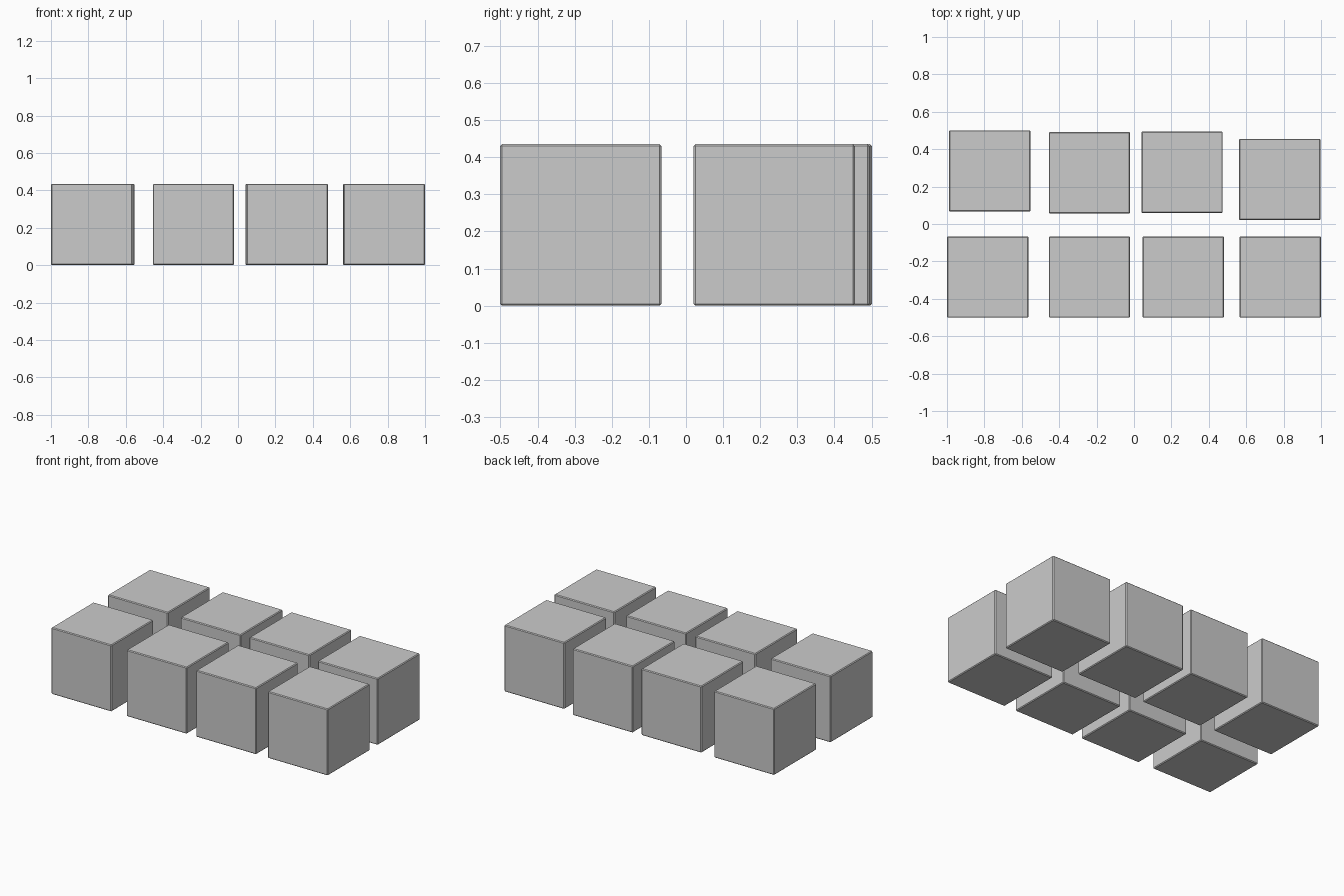
import bpy

if "Cube" in bpy.data.objects:
    bpy.data.objects.remove(bpy.data.objects["Cube"])

SIZE = 0.435      # cube edge length
BEVEL = 0.005     # fine softened edge

# cube centres, slightly uneven like hand-placed blocks
front_row = [(-0.7825, -0.2835), (-0.238, -0.2835), (0.264, -0.2835), (0.7825, -0.2835)]
back_row = [(-0.771, 0.2835), (-0.238, 0.274), (0.257, 0.277), (0.779, 0.238)]


def block(name, x, y):
    bpy.ops.mesh.primitive_cube_add(size=SIZE, location=(x, y, SIZE / 2))
    ob = bpy.context.object
    ob.name = name
    mod = ob.modifiers.new("edge_bevel", 'BEVEL')
    mod.width = BEVEL
    mod.segments = 1
    return ob


# two rows of four blocks
for row_name, row in (("front_block", front_row), ("back_block", back_row)):
    for i, (x, y) in enumerate(row, 1):
        block(f"{row_name}_{i}", x, y)
